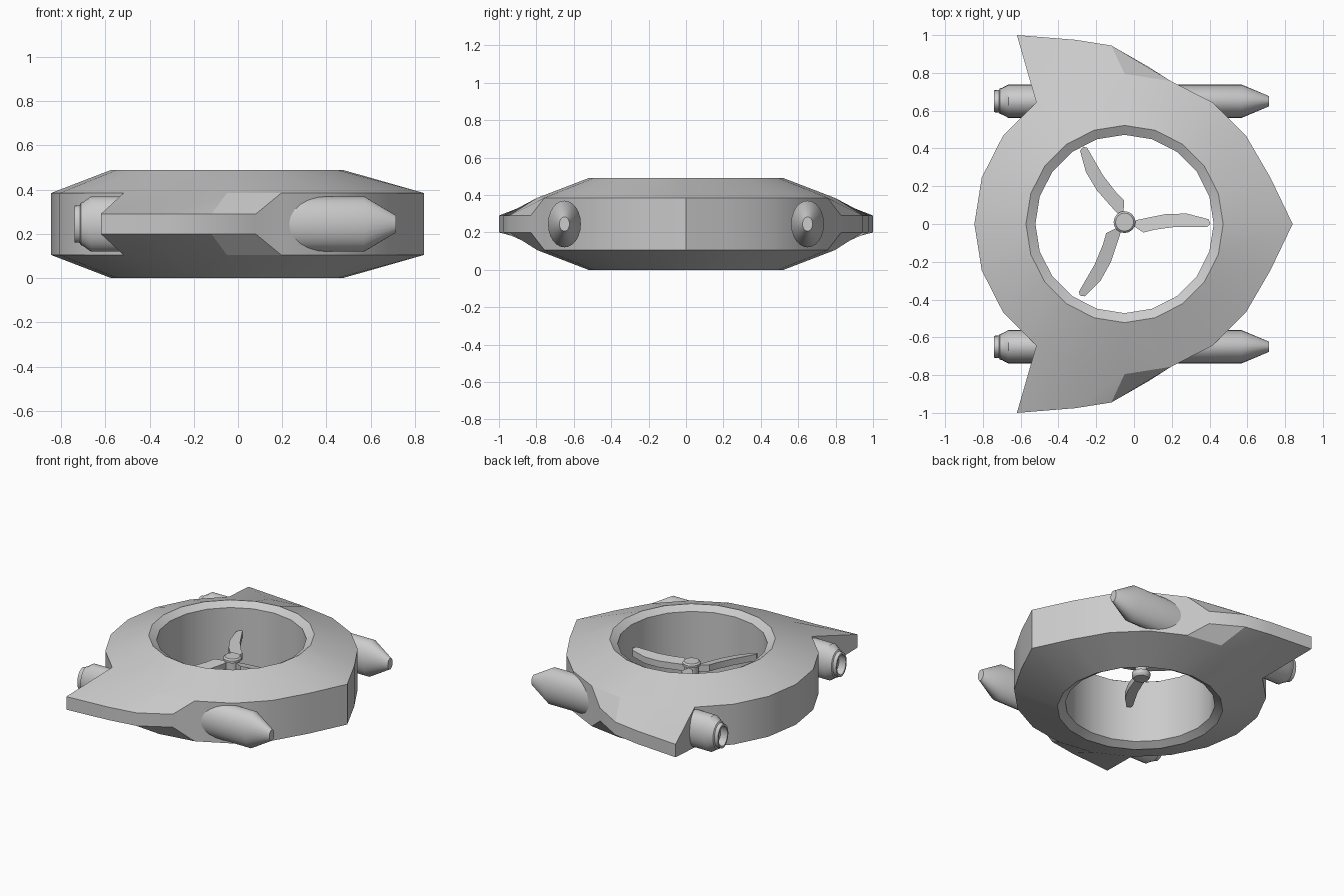
import bpy, bmesh, math
from mathutils import Matrix, Vector

cube = bpy.data.objects.get("Cube")
if cube:
    bpy.data.objects.remove(cube, do_unlink=True)

CX = -0.05      # ring centre along x
MID = 0.245     # mid height
SIDES = 20


def finish(name, bm, angle=32):
    bmesh.ops.recalc_face_normals(bm, faces=bm.faces)
    mesh = bpy.data.meshes.new(name)
    bm.to_mesh(mesh)
    bm.free()
    ob = bpy.data.objects.new(name, mesh)
    bpy.context.collection.objects.link(ob)
    bpy.ops.object.select_all(action='DESELECT')
    ob.select_set(True)
    bpy.context.view_layer.objects.active = ob
    bpy.ops.object.shade_smooth_by_angle(angle=math.radians(angle))
    return ob


def circle(radius, z, sides=SIDES):
    steps = [math.tau * i / sides for i in range(sides)]
    return [Vector((radius * math.cos(a), radius * math.sin(a), z)) for a in steps]


def bridge(bm, a, b, skip=()):
    n = len(a)
    for i in range(n):
        if i not in skip:
            bm.faces.new((a[i], a[(i + 1) % n], b[(i + 1) % n], b[i]))


def lathe(name, profile, matrix, sides=24):
    # profile holds (height, radius) pairs, revolved about z then transformed
    bm = bmesh.new()
    loops = [[bm.verts.new(p) for p in circle(r, h, sides)] for h, r in profile]
    for a, b in zip(loops, loops[1:]):
        bridge(bm, a, b)
    bm.faces.new(loops[0])
    bm.faces.new(loops[-1])
    bm.transform(matrix)
    return finish(name, bm)


# Ring hull with pointed bow and swept, tapering side wings
def build_hull():
    bm = bmesh.new()

    def add(points):
        return [bm.verts.new((p.x + CX, p.y, p.z)) for p in points]

    def shoulder(z):
        pts = circle(0.795, z)
        pts[0].x = 0.89
        pts[1].x = pts[-1].x = 0.772
        return pts

    wing_path = [(0.08, 0.83), (-0.12, 0.945), (-0.31, 0.975), (-0.62, 1.0)]
    first = 4
    last = first + len(wing_path) - 1
    left_gap = set(range(first, last))
    right_gap = {SIDES - 1 - i for i in left_gap}

    inner, rim, outer = {}, {}, {}
    for s in (1, -1):
        inner[s] = add(circle(0.472, MID + s * 0.215))
        rim[s] = add(circle(0.522, MID + s * 0.245))
        outer[s] = add(shoulder(MID + s * 0.14))
        bridge(bm, inner[s], rim[s])
        bridge(bm, rim[s], outer[s])
    bridge(bm, inner[1], inner[-1])
    bridge(bm, outer[1], outer[-1], left_gap | right_gap)

    for side in (1, -1):
        root = {s: [outer[s][(side * i) % SIDES] for i in range(first, last + 1)]
                for s in (1, -1)}
        tip = {s: [bm.verts.new((x, side * y, MID + s * 0.045)) for x, y in wing_path]
               for s in (1, -1)}
        for i in range(len(wing_path) - 1):
            for a, b in ((root[1], tip[1]), (tip[1], tip[-1]), (tip[-1], root[-1])):
                bm.faces.new((a[i], a[i + 1], b[i + 1], b[i]))
        for end in (0, -1):
            bm.faces.new((root[1][end], tip[1][end], tip[-1][end], root[-1][end]))
    return finish("ring_hull", bm, 25)


build_hull()

# Oval thruster pods with a tapered nose and recessed nozzle
pod_profile = [(-0.69, 0.045), (-0.74, 0.048), (-0.74, 0.058), (-0.715, 0.06),
               (-0.71, 0.068), (-0.70, 0.07), (-0.665, 0.088), (0.57, 0.088),
               (0.715, 0.027)]
for label, y in (("left", 0.65), ("right", -0.65)):
    place = (Matrix.Translation((0, y, MID)) @ Matrix.Diagonal((1, 1, 1.42, 1))
             @ Matrix.Rotation(math.pi / 2, 4, 'Y'))
    lathe("pod_" + label, pod_profile, place)

# Rotor hub
lathe("rotor_hub",
      [(0.21, 0.048), (0.225, 0.058), (0.25, 0.058), (0.255, 0.045),
       (0.31, 0.045), (0.315, 0.058), (0.33, 0.058), (0.34, 0.048)],
      Matrix.Translation((CX, 0.01, 0)), 16)

# Curved rotor blades
blade_outline = [(0.03, -0.01), (0.10, -0.055), (0.16, -0.04), (0.27, -0.025),
                 (0.44, -0.025), (0.455, -0.01), (0.445, 0.015), (0.33, 0.045),
                 (0.22, 0.043), (0.13, 0.025), (0.06, 0.01)]
for k in range(3):
    bm = bmesh.new()
    face = bm.faces.new([bm.verts.new((x, y, 0.26 - 0.2 * y)) for x, y in blade_outline])
    grown = bmesh.ops.extrude_face_region(bm, geom=[face])
    top = [v for v in grown["geom"] if isinstance(v, bmesh.types.BMVert)]
    bmesh.ops.translate(bm, verts=top, vec=(0, 0, 0.045))
    bm.transform(Matrix.Translation((CX, 0.01, 0)) @ Matrix.Rotation(math.tau * k / 3, 4, 'Z'))
    finish("rotor_blade_%d" % (k + 1), bm)
